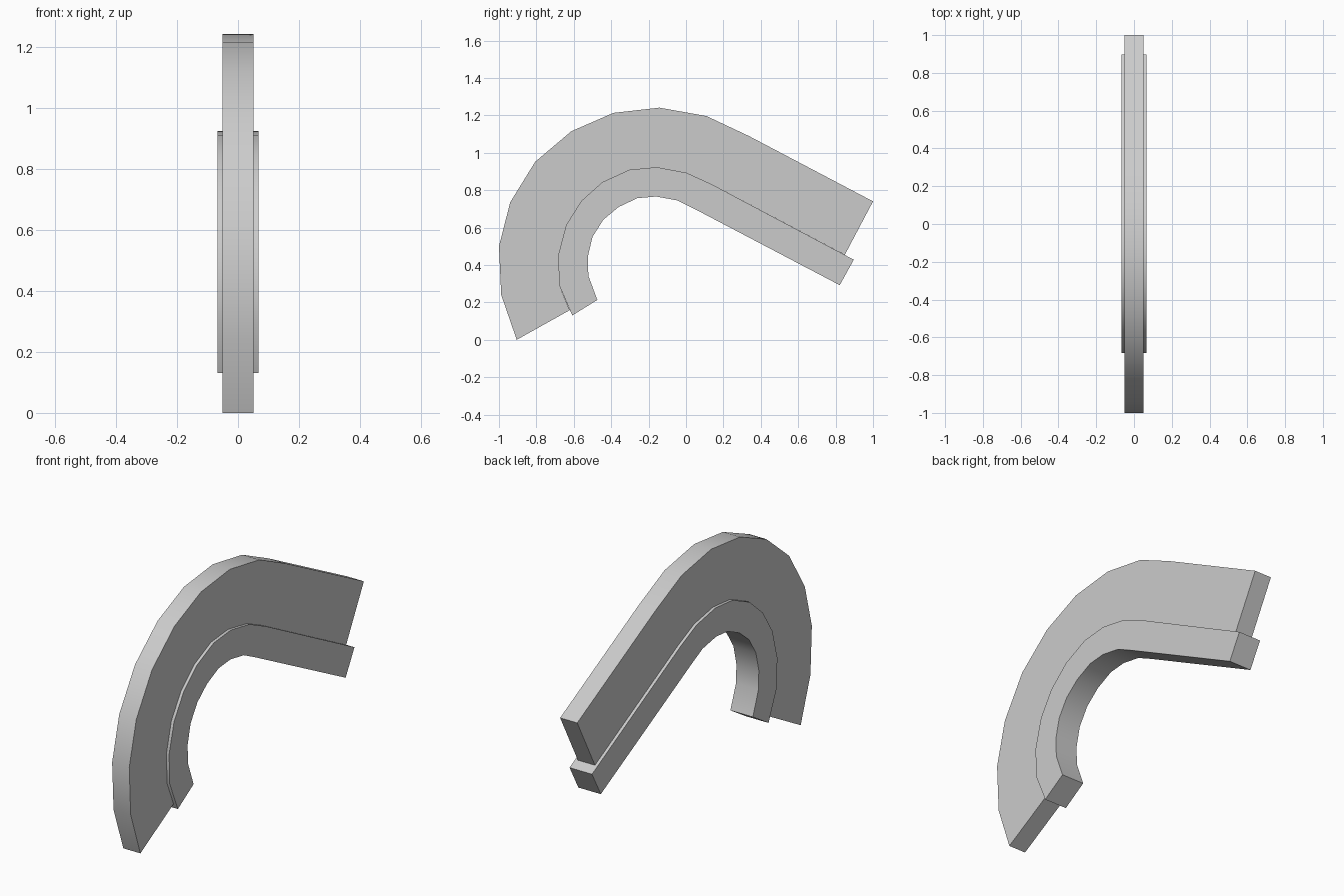
import bpy, bmesh, math

if "Cube" in bpy.data.objects:
    bpy.data.objects.remove(bpy.data.objects["Cube"])

# Profiles in the side plane (y, z), each running front to back
outer = [(-.905, 0), (-.988, .24), (-1, .50), (-.94, .735), (-.806, .952), (-.613, 1.115),
         (-.388, 1.213), (-.142, 1.241), (.11, 1.196), (.335, 1.09), (1, .74)]
ledge = [(-.608, .13), (-.678, .292), (-.683, .453), (-.641, .613), (-.56, .742), (-.447, .843),
         (-.303, .909), (-.157, .923), (.003, .893), (.142, .829), (.897, .428)]
inner = [(-.474, .213), (-.522, .342), (-.525, .444), (-.5, .55), (-.442, .642), (-.36, .71),
         (-.26, .757), (-.16, .766), (-.046, .745), (.045, .70), (.822, .292)]


def curved_bar(name, top, bottom, half_width):
    """Box-section bar between two matching profiles."""
    bm = bmesh.new()
    rings = []
    for (y1, z1), (y2, z2) in zip(top, bottom):
        rings.append([bm.verts.new(p) for p in (
            (-half_width, y1, z1), (half_width, y1, z1),
            (half_width, y2, z2), (-half_width, y2, z2))])
    for a, b in zip(rings, rings[1:]):
        for i in range(4):
            j = (i + 1) % 4
            bm.faces.new((a[i], a[j], b[j], b[i]))
    bm.faces.new(rings[0])
    bm.faces.new(rings[-1])
    bmesh.ops.recalc_face_normals(bm, faces=bm.faces)
    mesh = bpy.data.meshes.new(name)
    bm.to_mesh(mesh)
    bm.free()
    obj = bpy.data.objects.new(name, mesh)
    bpy.context.collection.objects.link(obj)
    bpy.ops.object.select_all(action='DESELECT')
    obj.select_set(True)
    bpy.context.view_layer.objects.active = obj
    bpy.ops.object.shade_smooth_by_angle(angle=math.radians(30))
    return obj


# Wide outer body, whose lower edge rests on the rim
body_seat = [(-.622, .158)] + ledge[1:-1] + [(.849, .454)]
curved_bar("outer_body", outer, body_seat, .051)

# Thicker inner rim
curved_bar("inner_rim", ledge, inner, .067)
